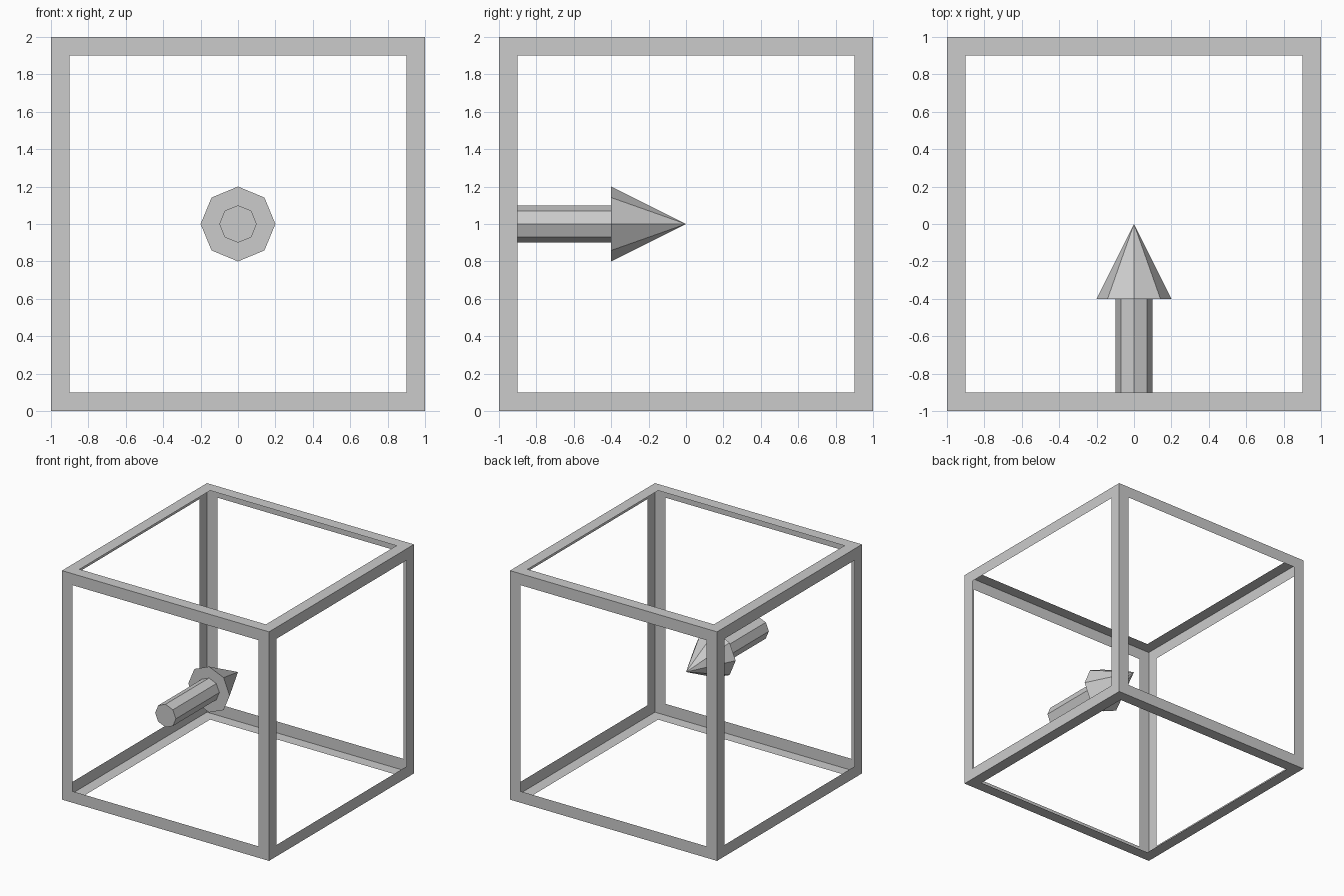
import bpy, bmesh
from math import pi
from mathutils import Matrix

if "Cube" in bpy.data.objects:
    bpy.data.objects.remove(bpy.data.objects["Cube"])


def make_object(name, bm):
    bmesh.ops.recalc_face_normals(bm, faces=bm.faces)
    mesh = bpy.data.meshes.new(name)
    bm.to_mesh(mesh)
    bm.free()
    obj = bpy.data.objects.new(name, mesh)
    bpy.context.collection.objects.link(obj)
    return obj


# Open cube frame of thin sheets: each cube face is a 0.1 wide border
def cube_frame(name, size=2.0, border=0.1):
    bm = bmesh.new()
    bmesh.ops.create_cube(bm, size=size, matrix=Matrix.Translation((0, 0, size / 2)))
    panels = bm.faces[:]
    bmesh.ops.inset_individual(bm, faces=panels, thickness=border, use_even_offset=True)
    bmesh.ops.delete(bm, geom=panels, context='FACES')
    return make_object(name, bm)


# Eight-sided arrow piece running along +y, with a corner pointing up
def arrow_piece(name, r_start, r_end, y_start, y_end):
    bm = bmesh.new()
    bmesh.ops.create_cone(
        bm, cap_ends=True, segments=8, radius1=r_start, radius2=r_end,
        depth=y_end - y_start,
        matrix=Matrix.Translation((0, (y_start + y_end) / 2, 1))
        @ Matrix.Rotation(-pi / 2, 4, 'X'))
    bmesh.ops.remove_doubles(bm, verts=bm.verts, dist=0.001)
    return make_object(name, bm)


cube_frame("cube_frame")
arrow_piece("arrow_shaft", 0.1, 0.1, -1.0, -0.4)
arrow_piece("arrow_head", 0.2, 0.0, -0.4, 0.0)
